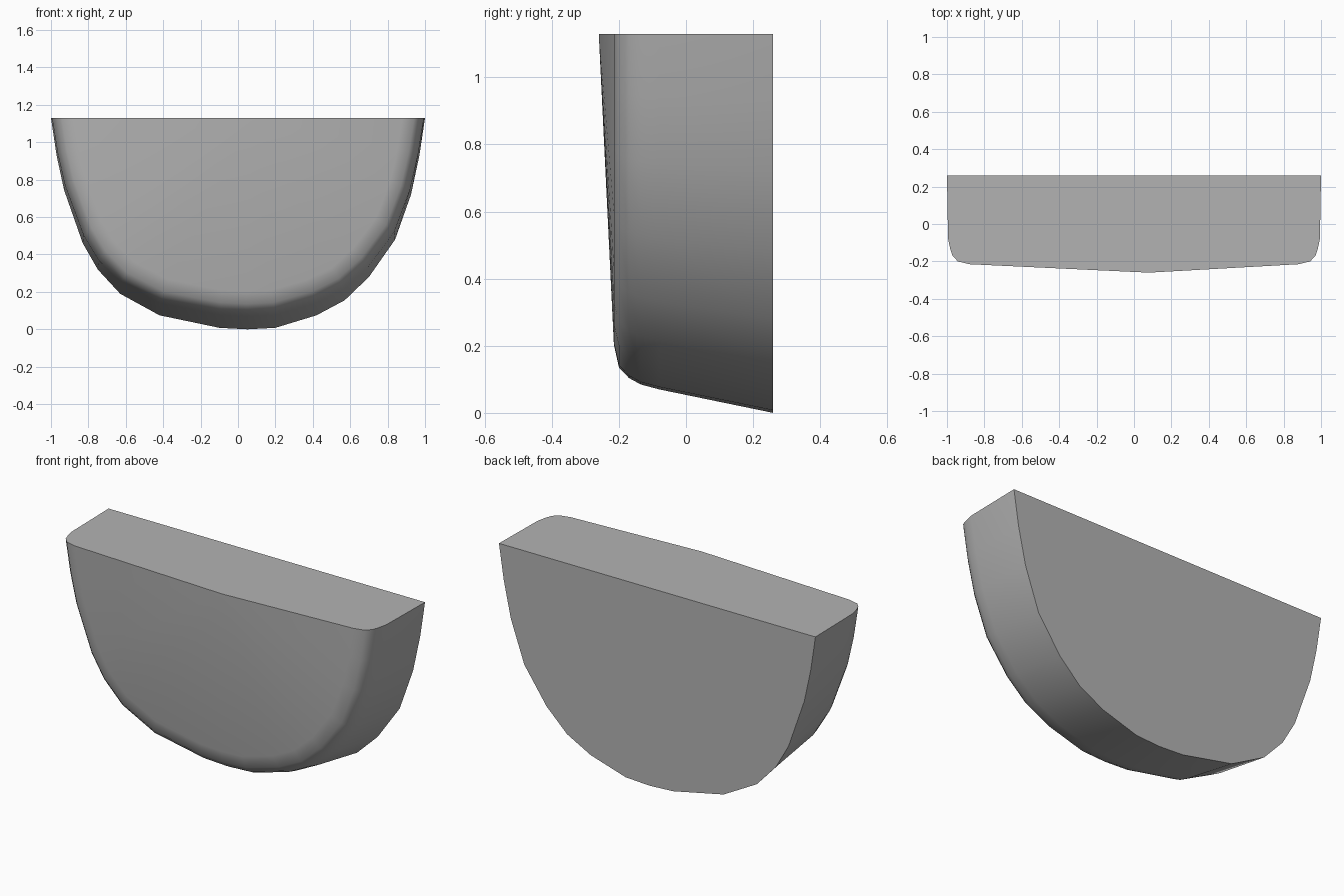
import bpy
import bmesh

cube = bpy.data.objects.get("Cube")
if cube:
    bpy.data.objects.remove(cube, do_unlink=True)

TOP = 1.13

# Half-round outline of the back, from left edge round the bottom to right edge
outline = [(-1, TOP), (-.97, .93), (-.93, .745), (-.83, .46), (-.75, .32),
           (-.63, .19), (-.42, .075), (-.1, .008), (.05, 0), (.2, .008),
           (.42, .075), (.57, .155), (.7, .28), (.84, .48), (.925, .72),
           (.97, .93), (1, TOP)]

# Each layer: depth, width scale, height scale (tapered side, rounded front rim)
layers = [(.26, 1, 1), (-.08, .994, .938), (-.135, .982, .925),
          (-.17, .97, .908), (-.2, .942, .88), (-.215, .88, .82)]

# Plain grey material
grey = bpy.data.materials.new("grey")
grey.use_nodes = True
colour = (.45, .45, .45, 1)
grey.diffuse_color = colour
grey.node_tree.nodes["Principled BSDF"].inputs["Base Color"].default_value = colour

# Rings of the block
bm = bmesh.new()
rings = [[bm.verts.new((x * sx, y, TOP - (TOP - z) * sz)) for x, z in outline]
         for y, sx, sz in layers]
apex = bm.verts.new((.08, -.26, TOP))

# Curved side and rounded rim
for a, b in zip(rings, rings[1:]):
    for i in range(len(outline) - 1):
        bm.faces.new((a[i], a[i + 1], b[i + 1], b[i]))

# Gently bulging front
front = rings[-1]
for i in range(len(outline) - 1):
    bm.faces.new((front[i], front[i + 1], apex))

# Flat back and flat top
bm.faces.new(rings[0])
bm.faces.new([r[0] for r in rings] + [apex] + [r[-1] for r in reversed(rings)])
bmesh.ops.recalc_face_normals(bm, faces=bm.faces)

mesh = bpy.data.meshes.new("half_round_block")
bm.to_mesh(mesh)
bm.free()
mesh.materials.append(grey)
block = bpy.data.objects.new("half_round_block", mesh)
bpy.context.collection.objects.link(block)

# Smooth curves, sharp back and top edges
bpy.ops.object.select_all(action="DESELECT")
block.select_set(True)
bpy.context.view_layer.objects.active = block
bpy.ops.object.shade_smooth_by_angle(angle=.6)
